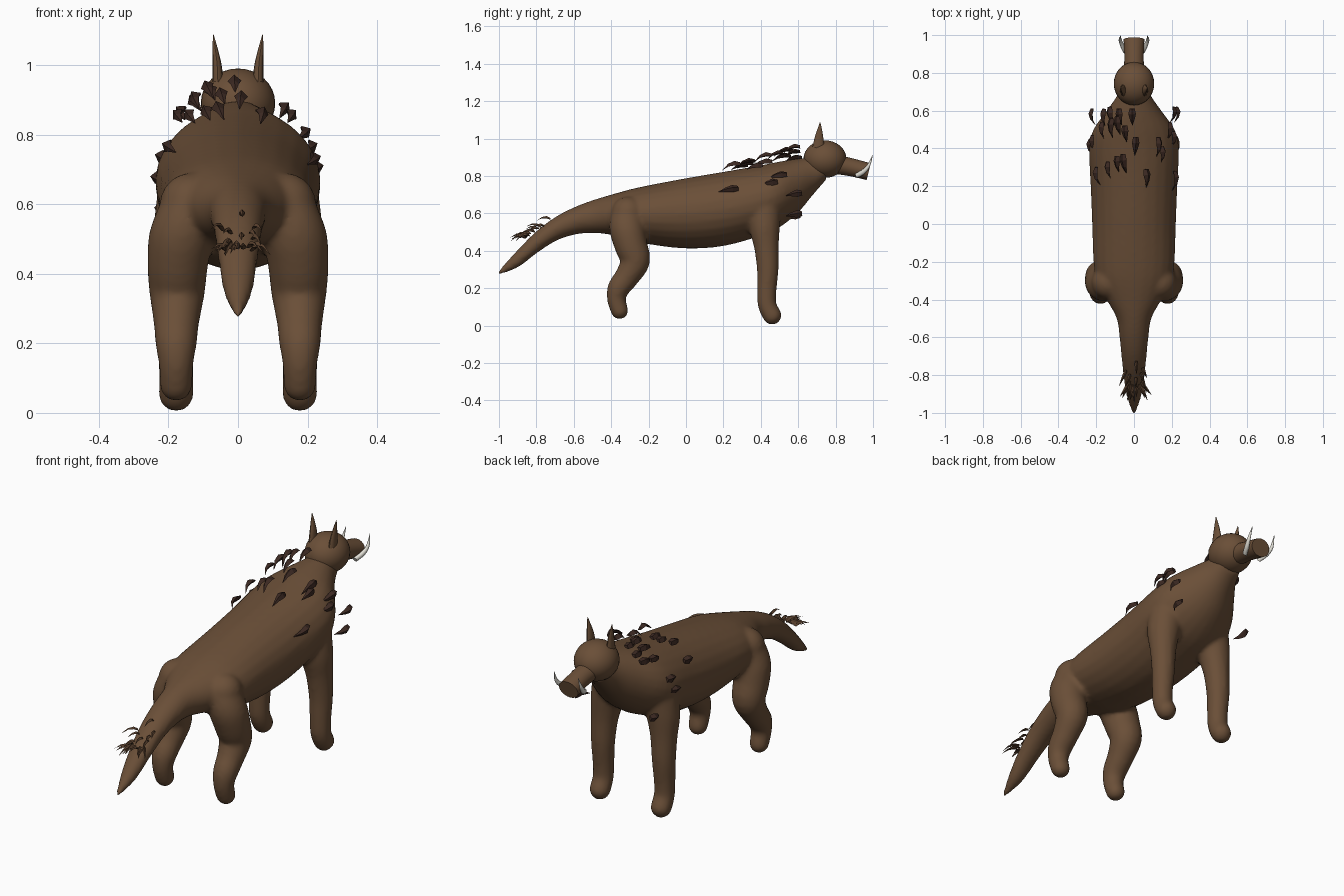
import bpy, bmesh, math, random
from mathutils import Vector, Matrix

if "Cube" in bpy.data.objects:
    bpy.data.objects.remove(bpy.data.objects["Cube"])

random.seed(4)


def material(name, rgb):
    m = bpy.data.materials.new(name)
    m.diffuse_color = (*rgb, 1)
    m.use_nodes = True
    m.node_tree.nodes["Principled BSDF"].inputs["Base Color"].default_value = m.diffuse_color
    return m


HIDE = material("brown hide", (0.145, 0.078, 0.039))
BRISTLE = material("dark bristle", (0.045, 0.022, 0.016))
TUFT = material("tail brown", (0.10, 0.052, 0.027))
IVORY = material("ivory", (0.75, 0.73, 0.66))


def finish(bm, name, mat, smooth=True):
    bmesh.ops.recalc_face_normals(bm, faces=bm.faces)
    me = bpy.data.meshes.new(name)
    bm.to_mesh(me)
    bm.free()
    me.materials.append(mat)
    ob = bpy.data.objects.new(name, me)
    bpy.context.collection.objects.link(ob)
    if smooth:
        bpy.ops.object.select_all(action='DESELECT')
        ob.select_set(True)
        bpy.context.view_layer.objects.active = ob
        bpy.ops.object.shade_smooth_by_angle(angle=math.radians(45))
    return ob


def spline(keys, steps):
    """Catmull-Rom interpolation through tuples of equal length."""
    pts = [keys[0]] + list(keys) + [keys[-1]]
    out = []
    for i in range(1, len(pts) - 2):
        for s in range(steps):
            t = s / steps
            out.append([0.5 * (2 * b + (c - a) * t + (2 * a - 5 * b + 4 * c - d) * t * t
                               + (3 * b - a - 3 * c + d) * t ** 3)
                        for a, b, c, d in zip(*pts[i - 1:i + 3])])
    return out + [list(keys[-1])]


def loft(bm, keys, steps=4, sides=24, upright=False):
    """Skin rings given as (x, y, z, half width, half height)."""
    rows = spline(keys, steps)
    rings = []
    for i, (x, y, z, w, h) in enumerate(rows):
        a, b = rows[max(i - 1, 0)], rows[min(i + 1, len(rows) - 1)]
        tangent = Vector((0, b[1] - a[1], b[2] - a[2])).normalized()
        up = Vector((0, 0, 1)) if upright else tangent.cross(Vector((1, 0, 0)))
        ring = []
        for k in range(sides):
            ang = math.tau * k / sides
            p = Vector((x, y, z)) + Vector((1, 0, 0)) * w * math.cos(ang) + up * h * math.sin(ang)
            ring.append(bm.verts.new(p))
        rings.append(ring)
    for r, q in zip(rings, rings[1:]):
        for k in range(sides):
            j = (k + 1) % sides
            bm.faces.new((r[k], r[j], q[j], q[k]))
    bm.faces.new(rings[0][::-1])
    bm.faces.new(rings[-1])


def ball(bm, centre, size, seg=32):
    bmesh.ops.create_uvsphere(bm, u_segments=seg, v_segments=seg // 2, radius=1,
                              matrix=Matrix.Translation(centre) @ Matrix.Diagonal((*size, 1)))


# Torso and tail: (y, bottom, top, half width)
torso = [(-1.01, .268, .285, .008), (-.9, .31, .405, .042), (-.8, .385, .505, .057),
         (-.7, .45, .58, .067), (-.6, .485, .632, .077), (-.5, .495, .67, .092),
         (-.4, .485, .70, .145), (-.3, .46, .728, .195), (-.2, .435, .75, .215),
         (0, .412, .788, .222), (.2, .425, .822, .23), (.4, .48, .857, .238),
         (.5, .525, .877, .215), (.6, .605, .893, .145), (.68, .70, .90, .09),
         (.75, .78, .905, .065)]
bm = bmesh.new()
loft(bm, [(0, y, (a + b) / 2, w, (b - a) / 2) for y, a, b, w in torso], upright=True)

# Legs: (x, y, z, radius), mirrored
hind = [(.135, -.31, .60, .09), (.16, -.315, .52, .095), (.173, -.295, .43, .088),
        (.175, -.272, .345, .08), (.177, -.315, .262, .066), (.178, -.36, .20, .06),
        (.178, -.372, .14, .05), (.178, -.355, .08, .047)]
fore = [(.14, .42, .65, .09), (.16, .42, .53, .083), (.172, .43, .42, .066),
        (.177, .437, .30, .058), (.178, .432, .19, .052), (.178, .434, .11, .05),
        (.178, .46, .055, .051)]
for leg in (hind, fore):
    for side in (1, -1):
        loft(bm, [(side * x, y, z, r, r) for x, y, z, r in leg])
        for x, y, z, r in (leg[0], leg[-1]):
            ball(bm, (side * x, y, z), (r, r, r), 24)

# Fuse torso and legs into one soft skin
body = finish(bm, "body", HIDE)
fuse = body.modifiers.new("fuse", 'REMESH')
fuse.mode = 'VOXEL'
fuse.voxel_size = 0.011
fuse.use_smooth_shade = True
soften = body.modifiers.new("soften", 'SMOOTH')
soften.factor = 0.5
soften.iterations = 8

# Head
bm = bmesh.new()
ball(bm, (0, .743, .89), (.107, .115, .1))
finish(bm, "head", HIDE)

# Snout with flat end
bm = bmesh.new()
loft(bm, [(0, .80, .862, .056, .052), (0, .88, .847, .051, .048), (0, .977, .823, .055, .046)])
finish(bm, "snout", HIDE)


def horn(bm, path, sides=12):
    """Tapered spike along (x, y, z, half width, half height)."""
    loft(bm, path, 4, sides)


for side, label in ((1, "right"), (-1, "left")):
    bm = bmesh.new()
    horn(bm, [(side * .058, .708, .95, .016, .032), (side * .06, .711, 1.0, .013, .024),
              (side * .066, .715, 1.05, .007, .012), (side * .071, .717, 1.087, .001, .001)])
    finish(bm, label + "_ear", HIDE)
    bm = bmesh.new()
    horn(bm, [(side * .045, .908, .80, .012, .013), (side * .062, .945, .82, .012, .013),
              (side * .073, .975, .853, .008, .009), (side * .07, .998, .91, .001, .001)])
    finish(bm, label + "_tusk", IVORY)


def blade(bm, base, direction, normal, length, width, thick):
    """Faceted drooping bristle with a wide root and a sharp tip."""
    d = Vector(direction).normalized()
    s = d.cross(Vector(normal)).normalized()
    n = s.cross(d)
    rings = []
    for t, w in ((0, .7), (.3, 1), (.65, .6), (1, .04)):
        c = Vector(base) + d * length * t + n * length * (.5 * t - .75 * t * t)
        rings.append([bm.verts.new(c + s * width * w * a + n * thick * w * b)
                      for a, b in ((-.5, -.2), (0, .5), (.5, -.2), (0, -.4))])
    for r, q in zip(rings, rings[1:]):
        for k in range(4):
            j = (k + 1) % 4
            bm.faces.new((r[k], r[j], q[j], q[k]))
    bm.faces.new(rings[0][::-1])
    bm.faces.new(rings[-1])


# Mane bristles around the shoulders, roots forward and tips backward
roots = [(-.22, .61, .59), (.21, .62, .6), (-.16, .61, .87), (-.13, .62, .90),
         (-.08, .61, .93), (-.01, .61, .955), (-.17, .54, .86), (-.12, .56, .91),
         (-.09, .57, .94), (-.05, .52, .92), (.01, .46, .91), (.13, .46, .88),
         (.15, .41, .86), (.19, .54, .81), (.21, .49, .77), (-.09, .36, .87),
         (-.06, .37, .88), (-.14, .33, .86), (.065, .29, .865), (.215, .28, .735),
         (-.2, .3, .77), (-.22, .47, .74), (-.23, .45, .68), (.225, .62, .71)]
bm = bmesh.new()
for x, y, z in roots:
    out = Vector((x * 1.6, 0, max(z - .62, .06)))
    blade(bm, (x, y, z), (random.uniform(-.12, .12), -1, -.12), out,
          random.uniform(.085, .11), .04, .026)
finish(bm, "mane_bristles", BRISTLE, False)

# Tail tuft: small spikes fanning backward from the tail
bm = bmesh.new()
for i in range(24):
    y = -.72 - .12 * random.random() if i < 7 else -.83 - .03 * random.random()
    x = random.uniform(-.045, .045)
    z = .575 + (y + .72) * .72 - 6 * x * x
    blade(bm, (x, y, z), (x * 14 + random.uniform(-.3, .3), -1, random.uniform(-.1, .35)),
          (0, 0, 1), random.uniform(.05, .09), .018, .014)
finish(bm, "tail_tuft", TUFT, False)
